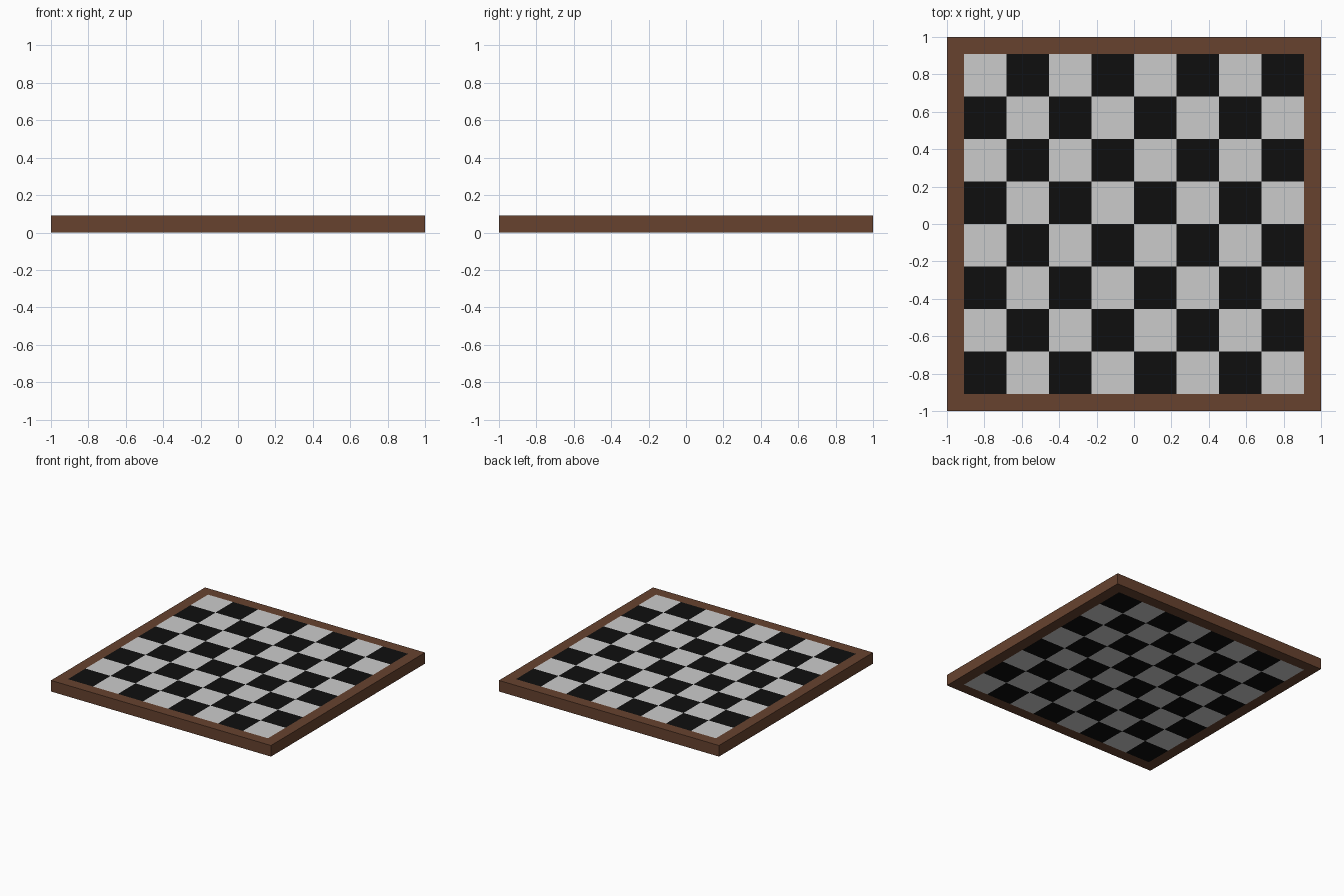
import bpy, bmesh
from mathutils import Matrix, Vector

if "Cube" in bpy.data.objects:
    bpy.data.objects.remove(bpy.data.objects["Cube"])

HEIGHT = 0.091
INNER = 0.909           # half size of the playing field
CELL = 2 * INNER / 8


def material(name, rgb):
    mat = bpy.data.materials.new(name)
    mat.diffuse_color = (*rgb, 1)
    mat.use_nodes = True
    mat.node_tree.nodes["Principled BSDF"].inputs["Base Color"].default_value = mat.diffuse_color
    return mat


def make_object(name, bm, mat=None):
    bmesh.ops.recalc_face_normals(bm, faces=bm.faces)
    mesh = bpy.data.meshes.new(name)
    bm.to_mesh(mesh)
    bm.free()
    obj = bpy.data.objects.new(name, mesh)
    bpy.context.collection.objects.link(obj)
    if mat:
        mesh.materials.append(mat)
    return obj


# Wooden frame: rectangular section swept around a square with mitred corners
bm = bmesh.new()
section = [(1, 0), (1, HEIGHT), (INNER, HEIGHT), (INNER, 0)]
corners = [(-1, -1), (1, -1), (1, 1), (-1, 1)]
rings = [[bm.verts.new((r * x, r * y, z)) for r, z in section] for x, y in corners]
for a in range(4):
    b = (a + 1) % 4
    for k in range(4):
        n = (k + 1) % 4
        bm.faces.new((rings[a][k], rings[b][k], rings[b][n], rings[a][n]))
make_object("frame", bm, material("brown_wood", (0.135, 0.055, 0.028)))


# Squares: full-depth blocks flush with the frame, alternating in two sets
def squares(name, parity, mat=None):
    bm = bmesh.new()
    for i in range(8):
        for j in range(8):
            if (i + j) % 2 == parity:
                centre = Vector(((i - 3.5) * CELL, (j - 3.5) * CELL, HEIGHT / 2))
                size = Matrix.Diagonal((CELL, CELL, HEIGHT, 1))
                bmesh.ops.create_cube(bm, size=1, matrix=Matrix.Translation(centre) @ size)
    return make_object(name, bm, mat)


squares("dark_squares", 0, material("black", (0.0045, 0.0045, 0.0045)))
squares("light_squares", 1)
